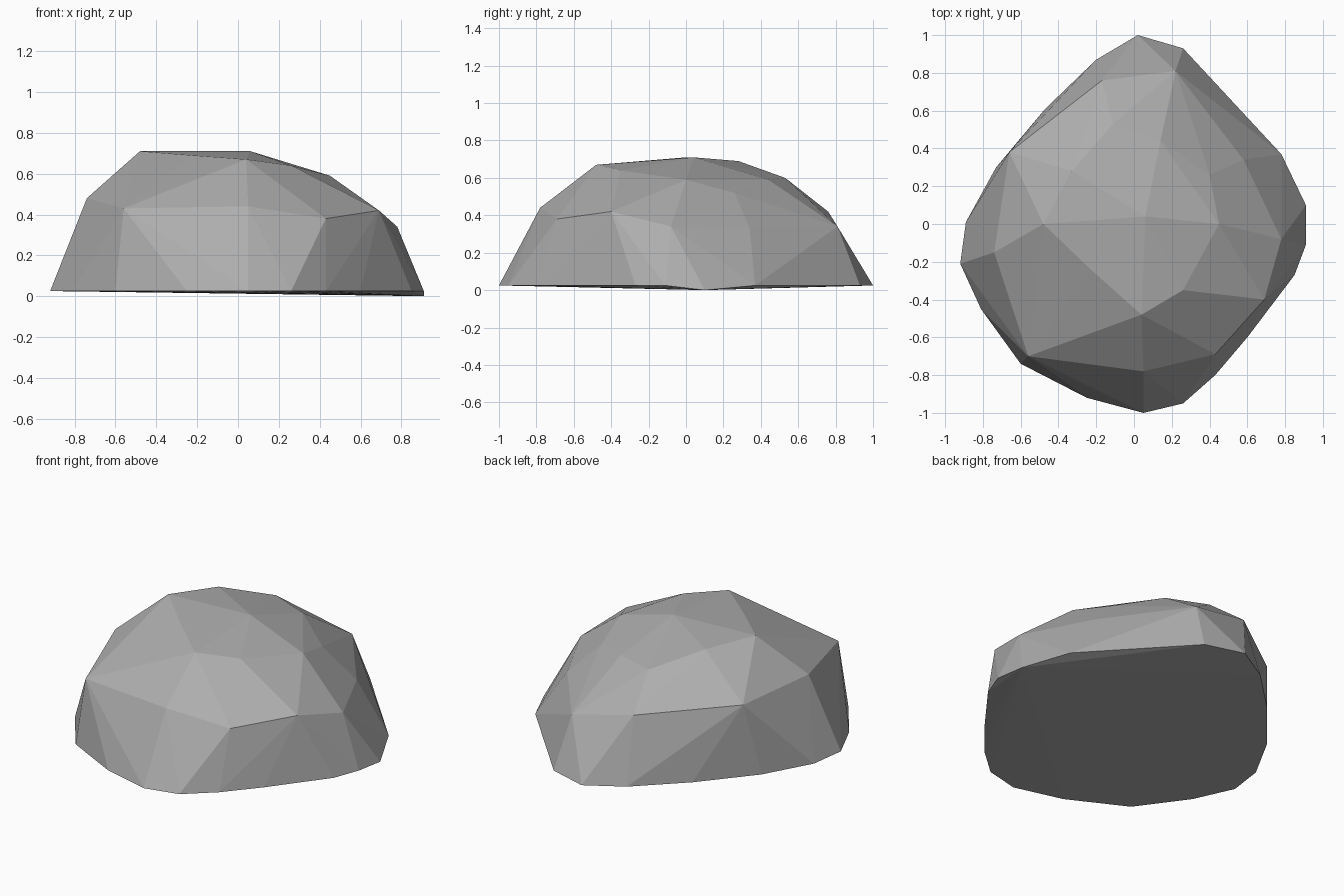
import bpy
import bmesh

# Remove the default object
default = bpy.data.objects.get("Cube")
if default:
    bpy.data.objects.remove(default, do_unlink=True)


def make_material(name, color):
    material = bpy.data.materials.new(name)
    material.use_nodes = True
    material.diffuse_color = color
    shader = material.node_tree.nodes["Principled BSDF"]
    shader.inputs["Base Color"].default_value = color
    shader.inputs["Roughness"].default_value = 0.9
    return material


def hull_object(name, points, material):
    """Wrap a faceted skin around the corner points."""
    bm = bmesh.new()
    for point in points:
        bm.verts.new(point)
    bmesh.ops.convex_hull(bm, input=bm.verts[:])
    loose = [v for v in bm.verts if not v.link_faces]
    bmesh.ops.delete(bm, geom=loose, context="VERTS")
    bmesh.ops.recalc_face_normals(bm, faces=bm.faces[:])
    mesh = bpy.data.meshes.new(name)
    bm.to_mesh(mesh)
    bm.free()
    mesh.materials.append(material)
    rock = bpy.data.objects.new(name, mesh)
    bpy.context.collection.objects.link(rock)
    return rock


# Outline where the rock meets the ground, dipping slightly on its left side
outline = [
    (.02, 1), (.26, .93), (.52, .64), (.78, .37), (.91, .1), (.91, -.11),
    (.85, -.27), (.6, -.6), (.43, -.8), (.26, -.95), (.05, -1), (-.25, -.92),
    (-.6, -.74), (-.81, -.45), (-.92, -.21), (-.89, .01), (-.73, .3),
    (-.47, .61), (-.2, .87),
]
base = [(x, y, 0 if x > .9 and y > 0 else .025) for x, y in outline]

# Shoulder corners, around the middle of the height
shoulder = [
    (.05, -.78, .44), (.43, -.69, .38), (.69, -.4, .42), (.78, -.08, .34),
    (.58, .34, .33), (.22, .81, .34), (-.17, .76, .42), (-.66, .38, .47),
    (-.74, -.15, .48), (-.56, -.7, .43),
]

# Crown corners
crown = [
    (.04, -.48, .67), (.26, -.35, .64), (.45, 0, .59), (.4, .26, .52),
    (.14, .44, .59), (-.11, .53, .6), (-.33, .28, .69), (-.48, 0, .71),
    (-.23, -.24, .69), (.06, .04, .71),
]

stone = make_material("stone grey", (.42, .42, .42, 1))
hull_object("rock", base + shoulder + crown, stone)
